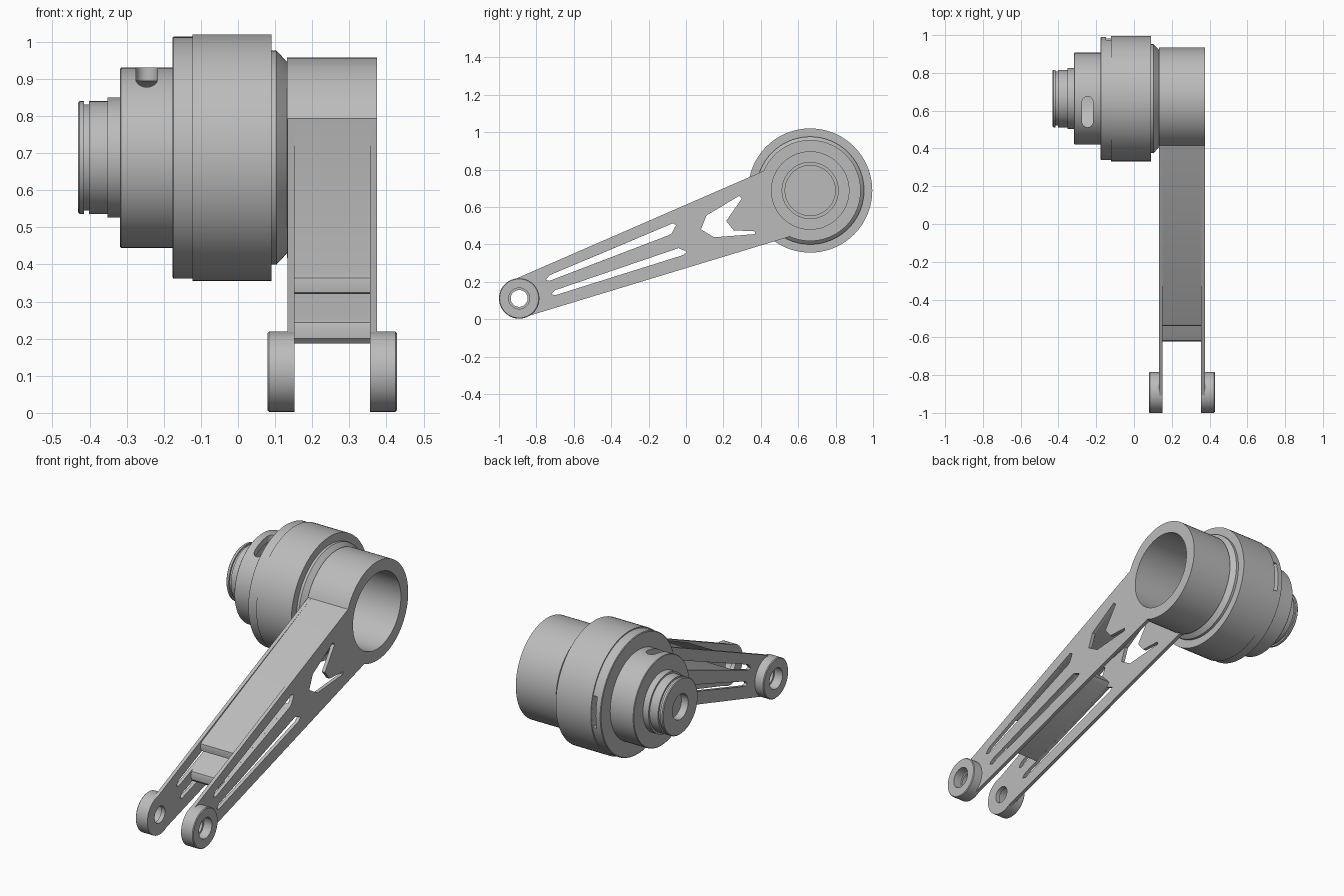
import bpy, bmesh, math
from mathutils import Matrix, Vector

if "Cube" in bpy.data.objects:
    bpy.data.objects.remove(bpy.data.objects["Cube"])

HUB = (0.664, 0.688)      # hub axis (y, z)
PIN = (-0.892, 0.111)     # pin axis (y, z)

metal = bpy.data.materials.new("grey metal")
metal.diffuse_color = (0.5, 0.5, 0.5, 1)
metal.use_nodes = True
metal.node_tree.nodes["Principled BSDF"].inputs["Base Color"].default_value = metal.diffuse_color


def finish(ob):
    """Shade smooth with sharp edges and apply the material."""
    ob.data.materials.clear()
    ob.data.materials.append(metal)
    bpy.ops.object.select_all(action='DESELECT')
    ob.select_set(True)
    bpy.context.view_layer.objects.active = ob
    bpy.ops.object.shade_smooth_by_angle(angle=math.radians(30))
    return ob


def new_object(name, bm):
    bmesh.ops.recalc_face_normals(bm, faces=bm.faces)
    me = bpy.data.meshes.new(name)
    bm.to_mesh(me)
    bm.free()
    ob = bpy.data.objects.new(name, me)
    bpy.context.collection.objects.link(ob)
    return ob


def lathe(name, profile, axis, closed=False, steps=96):
    """Turn (x, radius) points about an axis parallel to x."""
    bm = bmesh.new()
    vs = [bm.verts.new((x, axis[0], axis[1] + r)) for x, r in profile]
    es = [bm.edges.new(p) for p in zip(vs, vs[1:])]
    if closed:
        es.append(bm.edges.new((vs[-1], vs[0])))
    bmesh.ops.spin(bm, geom=vs + es, cent=(0, *axis), axis=(1, 0, 0),
                   angle=math.tau, steps=steps, use_duplicate=False)
    bmesh.ops.remove_doubles(bm, verts=bm.verts, dist=1e-5)
    return new_object(name, bm)


def slab(name, x0, x1, loops):
    """Extrude (y, z) outlines along x; outlines after the first are holes."""
    cu = bpy.data.curves.new(name, 'CURVE')
    cu.dimensions = '2D'
    cu.fill_mode = 'BOTH'
    cu.extrude = (x1 - x0) / 2
    for loop in loops:
        sp = cu.splines.new('POLY')
        sp.points.add(len(loop) - 1)
        for p, (y, z) in zip(sp.points, loop):
            p.co = (y, z, 0, 1)
        sp.use_cyclic_u = True
    tmp = bpy.data.objects.new(name + "_outline", cu)
    bpy.context.collection.objects.link(tmp)
    deps = bpy.context.evaluated_depsgraph_get()
    me = bpy.data.meshes.new_from_object(tmp.evaluated_get(deps))
    bpy.data.objects.remove(tmp)
    me.transform(Matrix(((0, 0, 1, (x0 + x1) / 2), (1, 0, 0, 0),
                         (0, 1, 0, 0), (0, 0, 0, 1))))
    bm = bmesh.new()
    bm.from_mesh(me)
    bmesh.ops.remove_doubles(bm, verts=bm.verts, dist=1e-5)
    return finish(new_object(name, bm))


def arc(c, r, a0, a1, n):
    return [(c[0] + r * math.cos(math.radians(a0 + (a1 - a0) * i / n)),
             c[1] + r * math.sin(math.radians(a0 + (a1 - a0) * i / n)))
            for i in range(n + 1)]


def cut(ob, cutter):
    mod = ob.modifiers.new(cutter.name, 'BOOLEAN')
    mod.object = cutter
    mod.operation = 'DIFFERENCE'
    mod.solver = 'EXACT'
    bpy.context.view_layer.objects.active = ob
    bpy.ops.object.modifier_apply(modifier=mod.name)
    bpy.data.objects.remove(cutter)


# Stepped hub: outside from the small end to the open tube, then back inside
hub = lathe("hub", [
    (-0.39, 0), (-0.39, 0.068), (-0.431, 0.068),
    (-0.431, 0.148), (-0.427, 0.152), (-0.415, 0.152), (-0.415, 0.143),
    (-0.402, 0.143), (-0.402, 0.152), (-0.352, 0.152), (-0.352, 0.162),
    (-0.318, 0.162), (-0.318, 0.240), (-0.315, 0.243), (-0.177, 0.243),
    (-0.177, 0.322), (-0.174, 0.326), (-0.122, 0.326), (-0.122, 0.332),
    (0.090, 0.332), (0.090, 0.288), (0.104, 0.288), (0.132, 0.258),
    (0.132, 0.270), (0.375, 0.270), (0.375, 0.207),
    (-0.295, 0.207), (-0.295, 0.150), (-0.330, 0.150), (-0.330, 0.134),
    (-0.365, 0.134), (-0.365, 0)], HUB)

# Rounded slot through the top of the stepped body
bm = bmesh.new()
ring = []
for cy, a0 in ((0.646, 0), (0.541, 180)):
    for i in range(13):
        a = math.radians(a0 + i * 15)
        ring.append(bm.verts.new((-0.246 + 0.029 * math.cos(a),
                                  cy + 0.029 * math.sin(a), 0.80)))
top = bmesh.ops.extrude_face_region(bm, geom=[bm.faces.new(ring)])["geom"]
bmesh.ops.translate(bm, vec=(0, 0, 0.2),
                    verts=[v for v in top if isinstance(v, bmesh.types.BMVert)])
cut(hub, new_object("slot_cutter", bm))

# Narrow notch at the back of the large ring
bm = bmesh.new()
bmesh.ops.create_cube(bm, size=1, matrix=Matrix.LocRotScale(
    Vector((-0.135, 0.99, 0.70)), None, Vector((0.025, 0.10, 0.17))))
cut(hub, new_object("notch_cutter", bm))
finish(hub)

# Side plates with two long slots and a chevron window
outline = ([(0.42, 0.795)] + arc(HUB, 0.245, 156, 245, 16) + [(0.55, 0.44)]
           + arc(PIN, 0.104, 286, 114, 32))
holes = [
    [(-0.75, 0.21), (-0.73, 0.235), (-0.07, 0.513), (-0.053, 0.503),
     (-0.075, 0.46), (-0.09, 0.45), (-0.73, 0.205)],
    [(-0.72, 0.135), (-0.70, 0.155), (-0.04, 0.38), (0.005, 0.36),
     (-0.015, 0.343), (-0.70, 0.128)],
    [(0.08, 0.48), (0.11, 0.555), (0.285, 0.66), (0.298, 0.645),
     (0.215, 0.525), (0.255, 0.475), (0.37, 0.47), (0.37, 0.455),
     (0.15, 0.438)],
    arc(PIN, 0.056, 0, 352.5, 47)]
for side, x0, x1 in (("left", 0.133, 0.152), ("right", 0.356, 0.375)):
    slab(side + "_plate", x0, x1, [outline] + holes)

# Webs joining the two plates, with eased front edges
slab("top_web", 0.150, 0.358, [[
    (-0.525, 0.374), (-0.538, 0.363), (-0.540, 0.350), (-0.537, 0.325),
    (-0.525, 0.321), (-0.07, 0.513), (0.11, 0.555), (0.285, 0.66),
    (0.412, 0.71), (0.43, 0.79), (0.42, 0.795)]])
slab("middle_web", 0.150, 0.358, [[
    (-0.605, 0.253), (-0.618, 0.243), (-0.622, 0.230), (-0.620, 0.200),
    (-0.608, 0.187), (-0.04, 0.38), (-0.02, 0.40), (-0.075, 0.46),
    (-0.09, 0.45)]])

# Pin bosses, counterbored from the outside, mirrored about the arm centre
boss = [(0.152, 0.045), (0.152, 0.108), (0.084, 0.108), (0.080, 0.104),
        (0.080, 0.056), (0.128, 0.056), (0.128, 0.045)]
finish(lathe("left_boss", boss, PIN, closed=True, steps=64))
finish(lathe("right_boss", [(0.508 - x, r) for x, r in boss], PIN,
             closed=True, steps=64))
